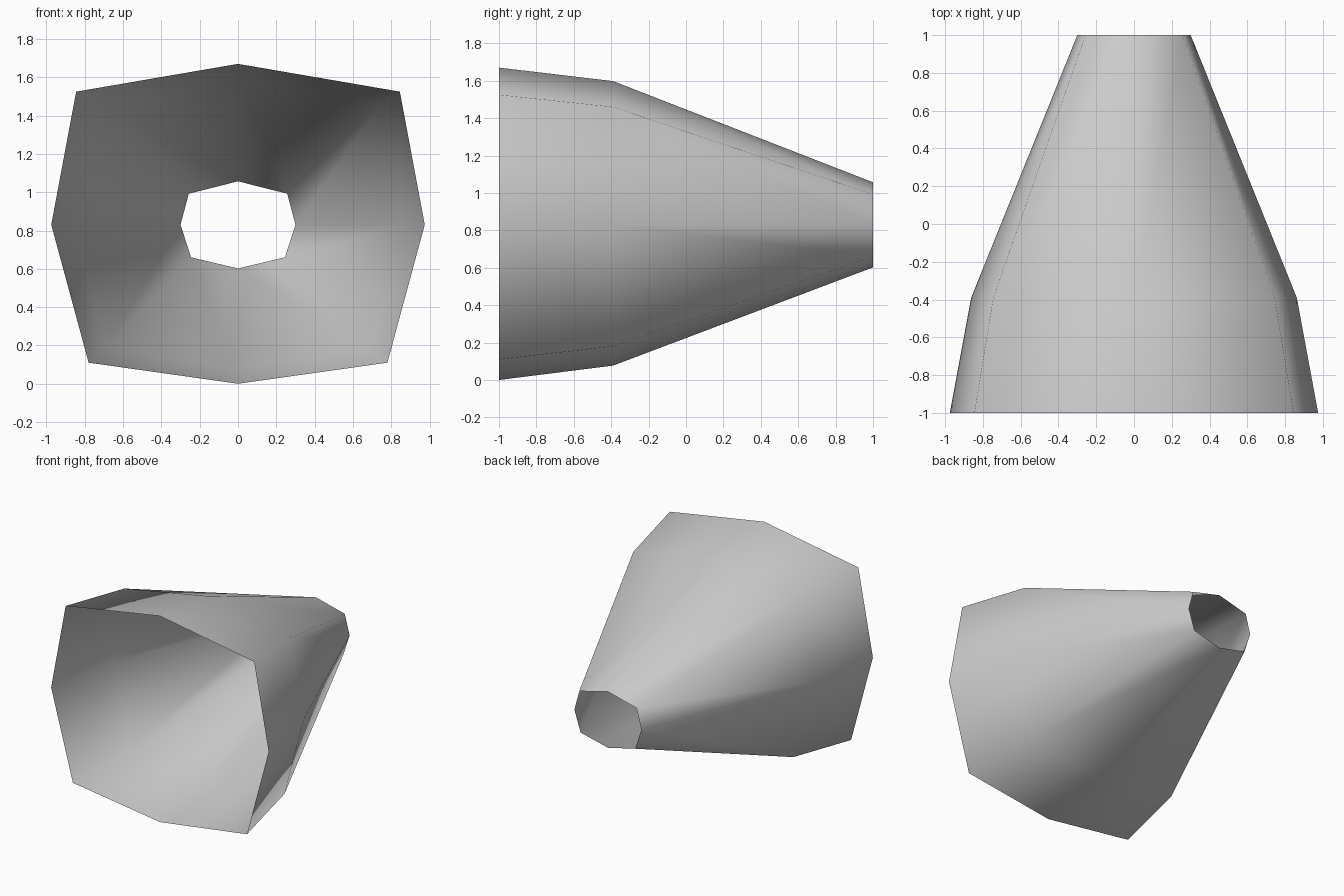
import bpy
import bmesh

cube = bpy.data.objects.get("Cube")
if cube:
    bpy.data.objects.remove(cube, do_unlink=True)

# Plain grey material
grey = bpy.data.materials.new("light_grey")
grey.use_nodes = True
colour = (0.6, 0.6, 0.6, 1)
grey.diffuse_color = colour
grey.node_tree.nodes["Principled BSDF"].inputs["Base Color"].default_value = colour

# Half outlines (x, z) from top to bottom at each depth y
sections = [
    (-1.0, [(0, 1.67), (0.845, 1.525), (0.975, 0.83), (0.78, 0.11), (0, 0)]),
    (-0.39, [(0, 1.598), (0.745, 1.46), (0.862, 0.83), (0.69, 0.18), (0, 0.077)]),
    (1.0, [(0, 1.057), (0.257, 0.992), (0.3, 0.83), (0.245, 0.66), (0, 0.602)]),
]


def add_ring(bm, y, half):
    """Mirror a half outline into a closed eight-sided ring."""
    mirrored = [(-x, z) for x, z in half[-2:0:-1]]
    return [bm.verts.new((x, y, z)) for x, z in half + mirrored]


# Open tapering funnel: a thin skin with both ends open
bm = bmesh.new()
rings = [add_ring(bm, y, half) for y, half in sections]
for near, far in zip(rings, rings[1:]):
    for i in range(len(near)):
        j = (i + 1) % len(near)
        face = bm.faces.new((near[i], near[j], far[j], far[i]))
        face.smooth = True
        # Keep the normals pointing away from the central axis
        face.normal_update()
        centre = face.calc_center_median()
        if face.normal.x * centre.x + face.normal.z * (centre.z - 0.83) < 0:
            face.normal_flip()

mesh = bpy.data.meshes.new("funnel")
bm.to_mesh(mesh)
bm.free()
mesh.materials.append(grey)
funnel = bpy.data.objects.new("funnel", mesh)
bpy.context.collection.objects.link(funnel)
